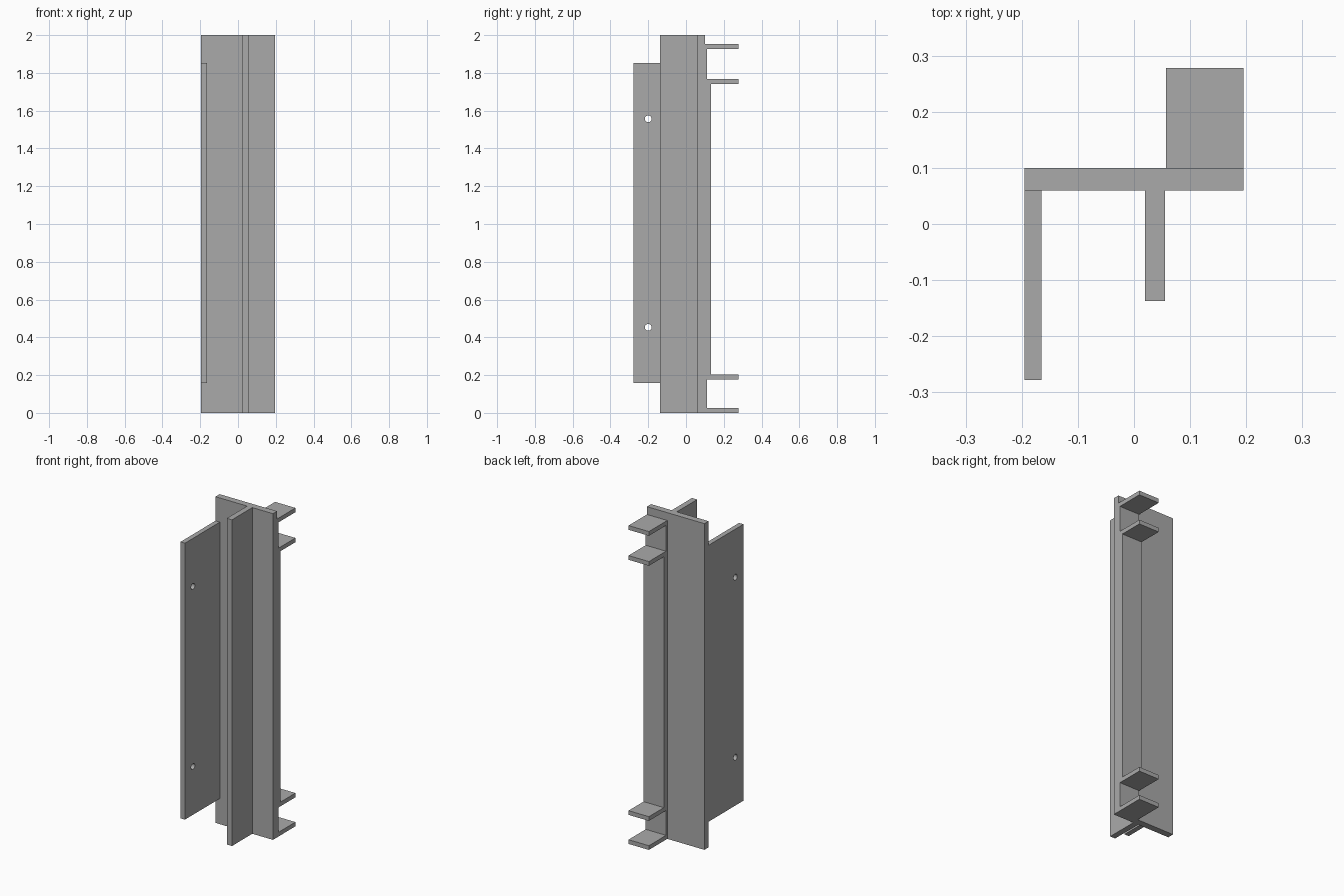
import bpy
import bmesh
from math import pi
from mathutils import Matrix, Vector

default = bpy.data.objects.get("Cube")
if default:
    bpy.data.objects.remove(default, do_unlink=True)

grey = bpy.data.materials.new("plain grey")
grey.use_nodes = True
colour = (0.4, 0.4, 0.4, 1)
grey.diffuse_color = colour
grey.node_tree.nodes["Principled BSDF"].inputs["Base Color"].default_value = colour


def finish(name, bm):
    bmesh.ops.recalc_face_normals(bm, faces=bm.faces)
    mesh = bpy.data.meshes.new(name)
    bm.to_mesh(mesh)
    bm.free()
    mesh.materials.append(grey)
    obj = bpy.data.objects.new(name, mesh)
    bpy.context.collection.objects.link(obj)
    return obj


def extrude(name, points, direction):
    """Turn a flat outline into a solid."""
    bm = bmesh.new()
    face = bm.faces.new([bm.verts.new(p) for p in points])
    result = bmesh.ops.extrude_face_region(bm, geom=[face], use_keep_orig=True)
    moved = [v for v in result["geom"] if isinstance(v, bmesh.types.BMVert)]
    bmesh.ops.translate(bm, verts=moved, vec=Vector(direction))
    return finish(name, bm)


LEFT, RIGHT = 0.195, -0.195
FRONT, BACK = 0.06, 0.10

# Full-height T section: back plate with a web at the front
web_a, web_b, web_front = 0.02, 0.055, -0.137
tee = [(RIGHT, FRONT), (web_a, FRONT), (web_a, web_front), (web_b, web_front),
       (web_b, FRONT), (LEFT, FRONT), (LEFT, BACK), (RIGHT, BACK)]
extrude("tee_post", [(x, y, 0) for x, y in tee], (0, 0, 2))

# Rear rail with two pairs of tabs, drawn as a side outline
PAD, RAIL, TIP = 0.112, 0.133, 0.278
outline = [(BACK, 0), (TIP, 0), (TIP, 0.026), (PAD, 0.026),
           (PAD, 0.178), (TIP, 0.178), (TIP, 0.204), (RAIL, 0.204),
           (RAIL, 1.742), (TIP, 1.742), (TIP, 1.768), (PAD, 1.768),
           (PAD, 1.926), (TIP, 1.926), (TIP, 1.952), (BACK, 1.952)]
rail_x = 0.057
extrude("rear_rail_with_tabs", [(rail_x, y, z) for y, z in outline],
        (LEFT - rail_x, 0, 0))

# Side flange, drilled through twice
low, high = 0.157, 1.852
flange = extrude("side_flange",
                 [(RIGHT, -TIP, low), (RIGHT, FRONT, low),
                  (RIGHT, FRONT, high), (RIGHT, -TIP, high)], (0.03, 0, 0))

bm = bmesh.new()
for z in (0.453, 1.557):
    place = Matrix.Translation((-0.18, -0.2, z)) @ Matrix.Rotation(pi / 2, 4, "Y")
    bmesh.ops.create_cone(bm, cap_ends=True, segments=24, radius1=0.018,
                          radius2=0.018, depth=0.1, matrix=place)
drill = finish("hole_cutter", bm)
drill.hide_render = True

cut = flange.modifiers.new("holes", "BOOLEAN")
cut.operation = "DIFFERENCE"
cut.solver = "EXACT"
cut.object = drill
bpy.context.view_layer.objects.active = flange
flange.select_set(True)
bpy.ops.object.modifier_apply(modifier=cut.name)
bpy.data.objects.remove(drill, do_unlink=True)
bpy.ops.object.shade_smooth_by_angle()
